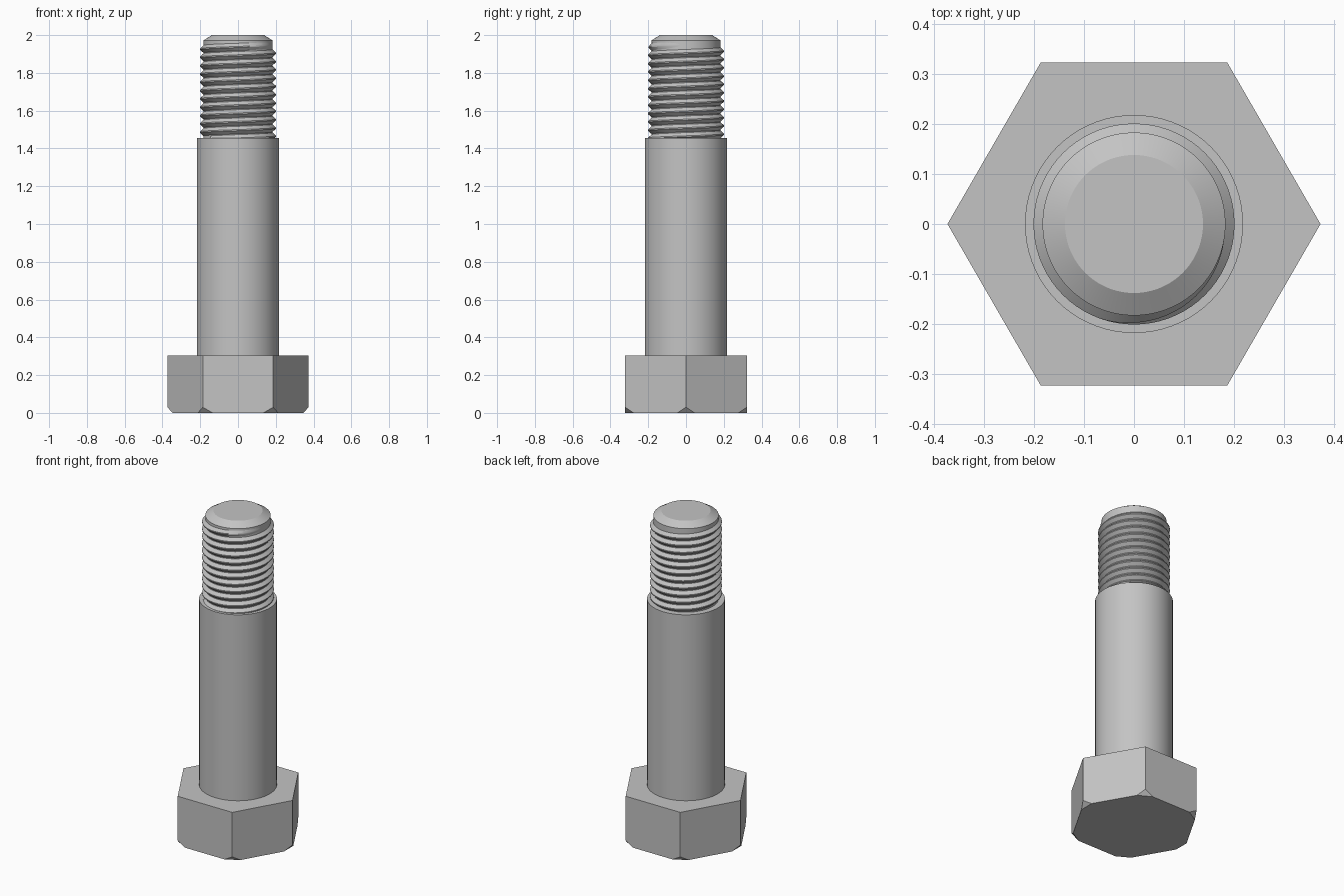
import bpy, bmesh
from math import sin, cos, tau, radians
from mathutils import Vector

if "Cube" in bpy.data.objects:
    bpy.data.objects.remove(bpy.data.objects["Cube"])

STEEL = (0.55, 0.55, 0.55, 1)
steel = bpy.data.materials.new("grey_steel")
steel.diffuse_color = STEEL
steel.use_nodes = True
steel.node_tree.nodes["Principled BSDF"].inputs["Base Color"].default_value = STEEL

SEGMENTS = 72


def finish(bm, name, smooth=True):
    bmesh.ops.recalc_face_normals(bm, faces=bm.faces)
    mesh = bpy.data.meshes.new(name)
    bm.to_mesh(mesh)
    bm.free()
    mesh.materials.append(steel)
    obj = bpy.data.objects.new(name, mesh)
    bpy.context.collection.objects.link(obj)
    if smooth:
        bpy.ops.object.select_all(action="DESELECT")
        obj.select_set(True)
        bpy.context.view_layer.objects.active = obj
        bpy.ops.object.shade_smooth_by_angle(angle=radians(25))
    return obj


def ring(bm, radius, z, count):
    return [bm.verts.new((radius * cos(tau * i / count), radius * sin(tau * i / count), z))
            for i in range(count)]


def lathe(name, profile, count=SEGMENTS, smooth=True):
    """Closed solid from (radius, height) pairs."""
    bm = bmesh.new()
    rings = [ring(bm, r, z, count) for r, z in profile]
    for a, b in zip(rings, rings[1:]):
        for i in range(count):
            j = (i + 1) % count
            bm.faces.new((a[i], a[j], b[j], b[i]))
    bm.faces.new(rings[0])
    bm.faces.new(rings[-1])
    return finish(bm, name, smooth)


# Hexagonal head with its six bottom corners cut off
HEAD_R, HEAD_TOP, CUT_IN, CUT_UP = 0.373, 0.305, 0.026, 0.03
bm = bmesh.new()
low, high = ring(bm, HEAD_R, 0, 6), ring(bm, HEAD_R, HEAD_TOP, 6)
for i in range(6):
    j = (i + 1) % 6
    bm.faces.new((low[i], low[j], high[j], high[i]))
bm.faces.new(low)
bm.faces.new(high)
for i in range(6):
    out = Vector((cos(tau * i / 6), sin(tau * i / 6), 0))
    cut = bmesh.ops.bisect_plane(
        bm, geom=bm.verts[:] + bm.edges[:] + bm.faces[:],
        plane_co=out * (HEAD_R - CUT_IN),
        plane_no=out * CUT_UP - Vector((0, 0, CUT_IN)), clear_outer=True)
    rim = [e for e in cut["geom_cut"] if isinstance(e, bmesh.types.BMEdge)]
    bmesh.ops.holes_fill(bm, edges=rim, sides=0)
finish(bm, "hex_head", smooth=False)

# Plain shank and the chamfered core that carries the thread
SHANK_TOP, CORE_R = 1.455, 0.183
lathe("shank", [(0.218, HEAD_TOP), (0.218, SHANK_TOP)])
lathe("thread_core", [(CORE_R, SHANK_TOP), (CORE_R, 1.972), (0.138, 2.0)])

# Helical thread ridge, fading out near the tip
PITCH, CREST_R, ROOT_R, THREAD_END, TURNS = 0.044, 0.201, 0.181, 1.948, 11.4
FADE = 0.3
bm = bmesh.new()
steps = int(TURNS * SEGMENTS)
previous = None
for s in range(steps + 1):
    back = (steps - s) / SEGMENTS
    angle, z = -tau * back, THREAD_END - PITCH * back
    crest = ROOT_R + (CREST_R - ROOT_R) * min(1, back / FADE)
    section = [bm.verts.new((r * cos(angle), r * sin(angle), z + PITCH * k))
               for r, k in ((ROOT_R, -0.5), (crest, -0.07), (crest, 0.07), (ROOT_R, 0.5))]
    if previous:
        for k in range(3):
            bm.faces.new((previous[k], section[k], section[k + 1], previous[k + 1]))
    previous = section
finish(bm, "thread_ridge")
